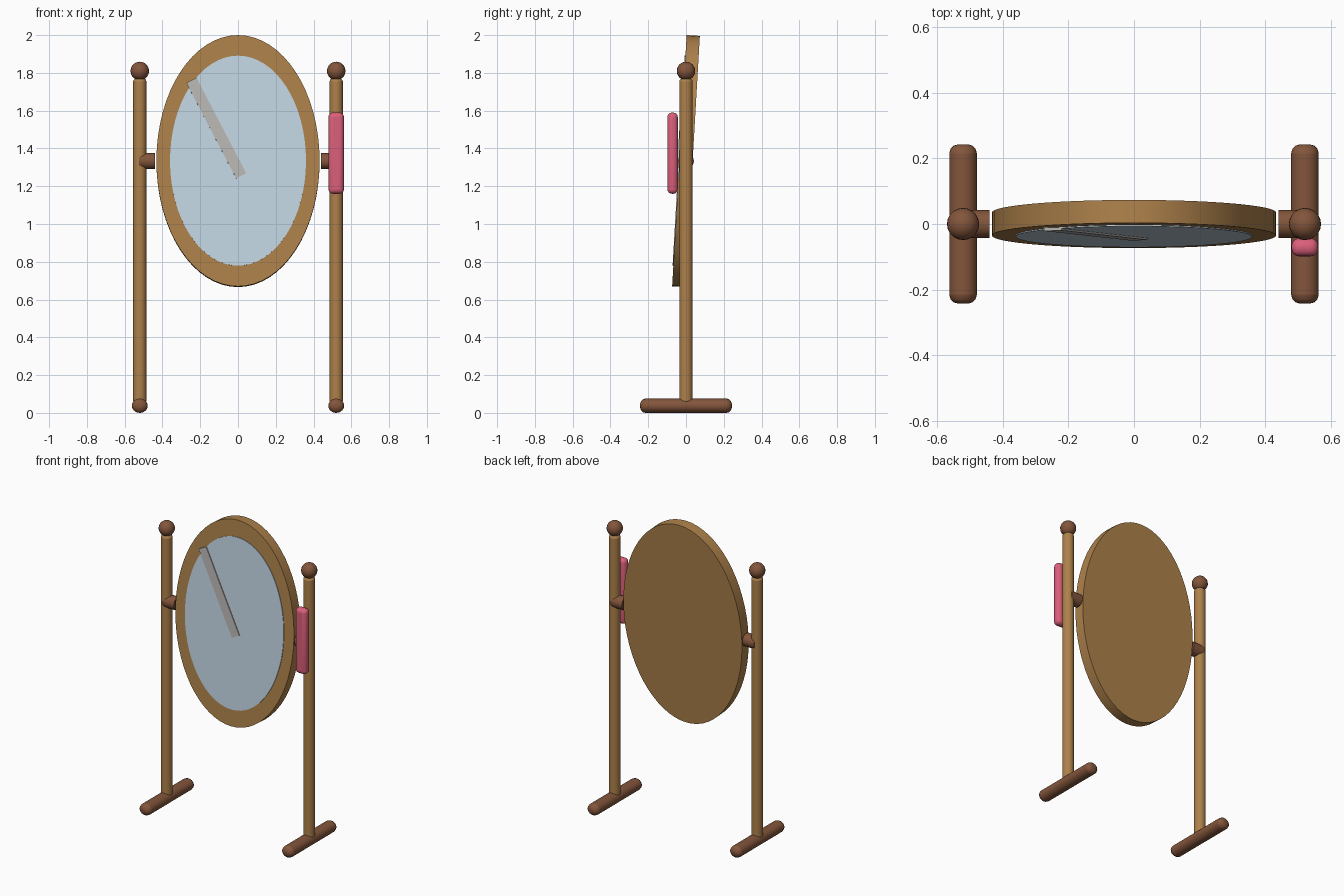
import bpy
from math import radians, pi
from mathutils import Matrix, Vector

if "Cube" in bpy.data.objects:
    bpy.data.objects.remove(bpy.data.objects["Cube"])


def material(name, rgb):
    """Material from 0-255 display colour."""
    m = bpy.data.materials.new(name)
    m.diffuse_color = [(c / 255) ** 2.2 for c in rgb] + [1]
    m.use_nodes = True
    m.node_tree.nodes["Principled BSDF"].inputs["Base Color"].default_value = m.diffuse_color
    return m


WOOD = material("light_wood", (172, 128, 76))
DARK = material("dark_wood", (130, 86, 62))
GLASS = material("glass", (193, 213, 226))
SHINE = material("shine", (184, 181, 178))
PINK = material("pink_cloth", (218, 96, 122))


def finish(name, mat, bevel=0.0, segments=3):
    """Name, colour, optional rounded edges and smooth shading."""
    ob = bpy.context.object
    ob.name = name
    ob.data.materials.append(mat)
    bpy.ops.object.transform_apply(location=False, rotation=False, scale=True)
    if bevel:
        b = ob.modifiers.new("rounding", 'BEVEL')
        b.width = bevel
        b.segments = segments
        b.limit_method = 'ANGLE'
        b.angle_limit = radians(40)
    bpy.ops.object.shade_smooth_by_angle(angle=radians(40))
    return ob


def cylinder(name, mat, loc, r, depth, rot=(0, 0, 0), scale=(1, 1, 1), sides=20, **kw):
    bpy.ops.mesh.primitive_cylinder_add(vertices=sides, radius=r, depth=depth,
                                        location=loc, rotation=rot)
    bpy.context.object.scale = scale
    return finish(name, mat, **kw)


def box(name, mat, loc, size, **kw):
    bpy.ops.mesh.primitive_cube_add(size=1, location=loc)
    bpy.context.object.scale = size
    return finish(name, mat, **kw)


# Stand: foot, post, finial and pivot on each side
for side, s in (("left", -1), ("right", 1)):
    x = 0.52 * s
    cylinder(side + "_foot", DARK, (x, 0, 0.038), 0.042, 0.485, (pi / 2, 0, 0),
             (1, 0.905, 1), bevel=0.028)
    cylinder(side + "_post", WOOD, (x, 0, 0.91), 0.035, 1.72, bevel=0.015)
    cylinder(side + "_pivot", DARK, (0.482 * s, 0, 1.333), 0.042, 0.084, (0, pi / 2, 0))
    bpy.ops.mesh.primitive_uv_sphere_add(segments=20, ring_count=12, radius=0.049,
                                         location=(x, 0, 1.81))
    finish(side + "_finial", DARK)

# Oval mirror, built upright around the pivot and then tilted back
CENTRE = Vector((0, 0, 1.333))
tilt = Matrix.Translation(CENTRE) @ Matrix.Rotation(radians(-3.3), 4, 'X')
flat = (pi / 2, 0, 0)
frame = cylinder("mirror_frame", WOOD, (0, 0, 0), 1, 0.07, flat, (0.432, 0.666, 1), sides=64)
glass = cylinder("mirror_glass", GLASS, (0, -0.033, 0), 1, 0.012, flat, (0.36, 0.557, 1), sides=64)
shine = box("glass_shine", SHINE, (-0.115, -0.04, 0.173), (0.06, 0.01, 0.57))
shine.rotation_euler.y = radians(-27.5)
bpy.context.view_layer.update()
for ob in (frame, glass, shine):
    ob.matrix_world = tilt @ ob.matrix_world

# Folded scarf hanging on the right post
box("scarf", PINK, (0.52, -0.071, 1.375), (0.082, 0.055, 0.43), bevel=0.024, segments=4)
